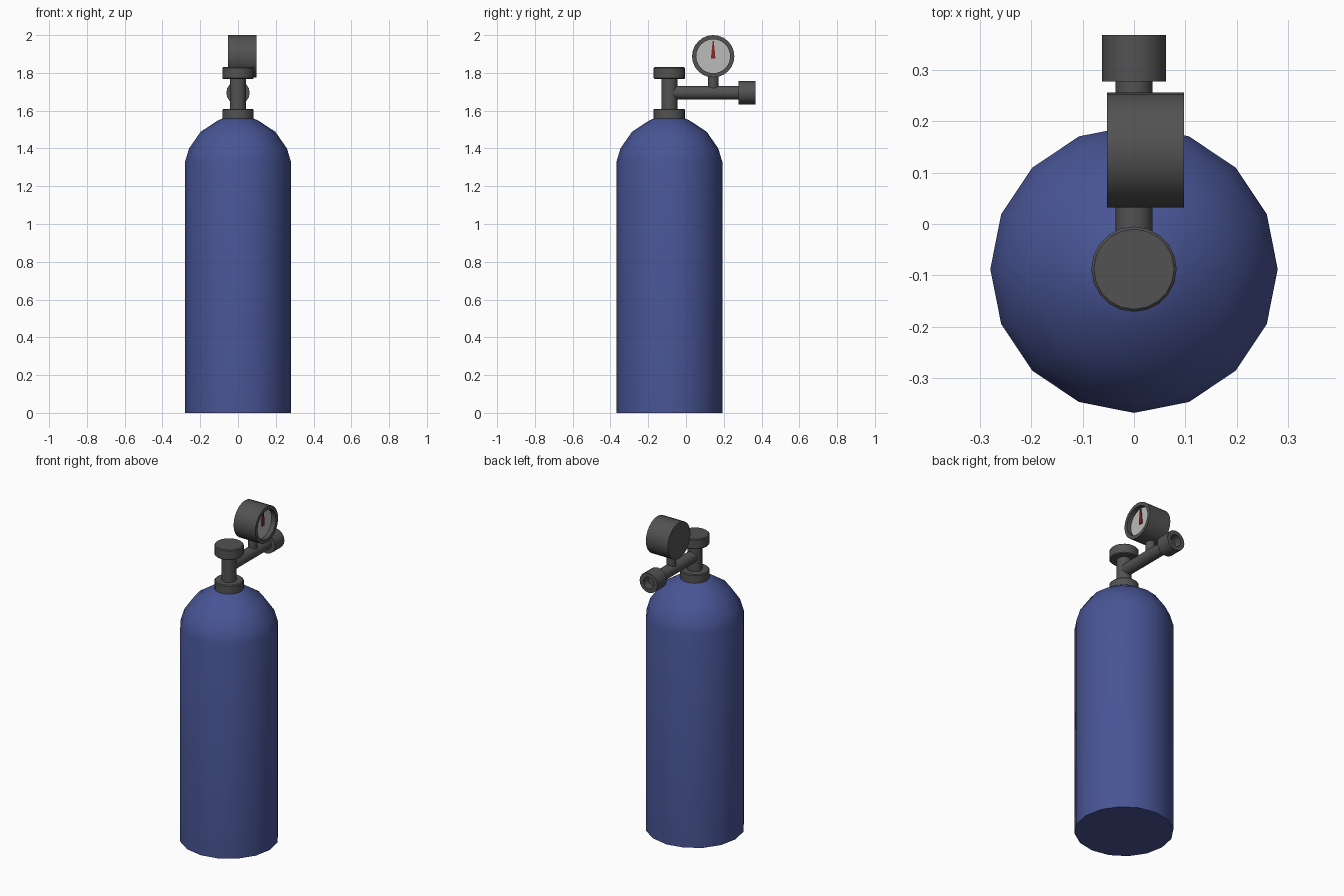
import bpy, bmesh, math
from mathutils import Matrix, Vector

if "Cube" in bpy.data.objects:
    bpy.data.objects.remove(bpy.data.objects["Cube"])


def material(name, rgb):
    m = bpy.data.materials.new(name)
    m.diffuse_color = (*rgb, 1)
    m.use_nodes = True
    m.node_tree.nodes["Principled BSDF"].inputs["Base Color"].default_value = m.diffuse_color
    return m


BLUE = material("blue_paint", (0.065, 0.09, 0.30))
DARK = material("dark_metal", (0.085, 0.085, 0.085))
WHITE = material("dial_white", (0.5, 0.5, 0.5))
RED = material("needle_red", (0.25, 0.02, 0.02))

AXES = {
    'Z': Matrix.Identity(4),
    'X': Matrix.Rotation(math.pi / 2, 4, 'Y'),
    'Y': Matrix.Rotation(-math.pi / 2, 4, 'X'),
}


def finish(name, bm, mat):
    bmesh.ops.recalc_face_normals(bm, faces=bm.faces)
    me = bpy.data.meshes.new(name)
    bm.to_mesh(me)
    bm.free()
    me.materials.append(mat)
    ob = bpy.data.objects.new(name, me)
    bpy.context.collection.objects.link(ob)
    bpy.ops.object.select_all(action='DESELECT')
    ob.select_set(True)
    bpy.context.view_layer.objects.active = ob
    bpy.ops.object.shade_smooth_by_angle(angle=math.radians(32))
    return ob


def lathe(name, profile, origin, axis, sides, mat):
    """Turn (radius, distance) points around an axis; both ends are capped."""
    bm = bmesh.new()
    place = Matrix.Translation(origin) @ AXES[axis]
    rings = []
    for r, h in profile:
        rings.append([bm.verts.new(place @ Vector((
            r * math.cos(2 * math.pi * i / sides),
            r * math.sin(2 * math.pi * i / sides), h))) for i in range(sides)])
    for a, b in zip(rings, rings[1:]):
        for i in range(sides):
            j = (i + 1) % sides
            bm.faces.new((a[i], a[j], b[j], b[i]))
    bm.faces.new(rings[0][::-1])
    bm.faces.new(rings[-1])
    return finish(name, bm, mat)


CY = -0.088            # tank axis
PIPE_Z = 1.695         # outlet pipe height
GY, GZ = 0.144, 1.888  # gauge centre

# Tank with domed shoulder
lathe("tank", [(0.28, 0), (0.28, 1.33), (0.259, 1.40), (0.198, 1.488),
               (0.107, 1.548), (0.06, 1.567)], (0, CY, 0), 'Z', 16, BLUE)

# Valve: collar, stem and hand knob
lathe("neck_collar", [(0.083, 1.555), (0.083, 1.605), (0.078, 1.61)],
      (0, CY, 0), 'Z', 20, DARK)
lathe("valve_stem", [(0.042, 1.60), (0.042, 1.78)], (0, CY, 0), 'Z', 16, DARK)
lathe("valve_knob", [(0.078, 1.767), (0.083, 1.772), (0.083, 1.825), (0.078, 1.83)],
      (0, CY, 0), 'Z', 20, DARK)

# Outlet pipe and hollow end fitting
lathe("outlet_pipe", [(0.036, CY), (0.036, 0.30)], (0, 0, PIPE_Z), 'Y', 16, DARK)
lathe("outlet_fitting", [(0.062, 0.278), (0.062, 0.368), (0.036, 0.368), (0.036, 0.32)],
      (0, 0, PIPE_Z), 'Y', 16, DARK)

# Pressure gauge: stem, cup-shaped case, dial and needle
lathe("gauge_stem", [(0.027, 1.70), (0.027, 1.80)], (0, GY, 0), 'Z', 16, DARK)
lathe("gauge_case", [(0.112, -0.053), (0.112, 0.097), (0.09, 0.097), (0.09, 0.065)],
      (0, GY, GZ), 'X', 24, DARK)
lathe("gauge_dial", [(0.09, 0.064), (0.09, 0.068)], (0, GY, GZ), 'X', 24, WHITE)

bm = bmesh.new()
outline = [(-0.012, -0.012), (0.012, -0.012), (0.003, 0.082), (-0.003, 0.082)]
base = bm.faces.new([bm.verts.new((0.067, GY + y, GZ + z)) for y, z in outline])
top = bmesh.ops.extrude_face_region(bm, geom=[base])
bmesh.ops.translate(bm, vec=(0.008, 0, 0),
                    verts=[v for v in top["geom"] if isinstance(v, bmesh.types.BMVert)])
finish("gauge_needle", bm, RED)
